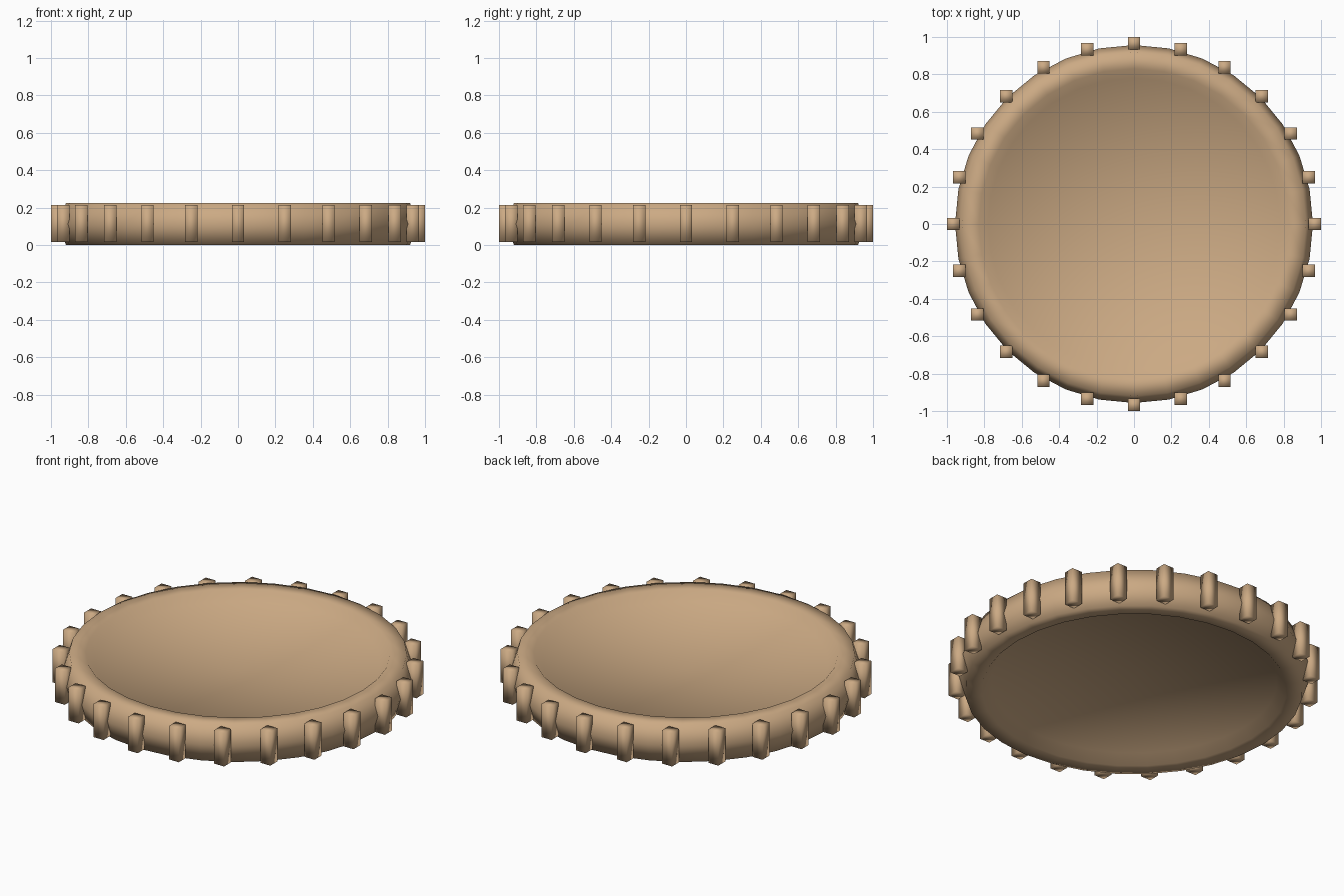
import bpy, bmesh, math

if "Cube" in bpy.data.objects:
    bpy.data.objects.remove(bpy.data.objects["Cube"])

mat = bpy.data.materials.new("tan")
mat.diffuse_color = (0.60, 0.40, 0.23, 1)
mat.use_nodes = True
mat.node_tree.nodes["Principled BSDF"].inputs["Base Color"].default_value = mat.diffuse_color

def finish(bm, name):
    bmesh.ops.recalc_face_normals(bm, faces=bm.faces)
    for f in bm.faces:
        f.smooth = True
    me = bpy.data.meshes.new(name)
    bm.to_mesh(me)
    bm.free()
    ob = bpy.data.objects.new(name, me)
    me.materials.append(mat)
    bpy.context.collection.objects.link(ob)
    return ob

MID, SEG = 0.1125, 32

# Dished disc with a rounded rim: half profile (radius, height from mid plane)
half = [(0.957, 0.0), (0.92, 0.1125), (0.83, 0.1125), (0.78, 0.06)]
profile = half + [(r, -h) for r, h in reversed(half[1:])]
bm = bmesh.new()
rings = []
for r, h in profile:
    rings.append([bm.verts.new((r * math.cos(2 * math.pi * i / SEG),
                                r * math.sin(2 * math.pi * i / SEG), MID + h))
                  for i in range(SEG)])
n = len(half)
for k in range(len(rings)):
    if k == n - 1:
        continue  # the inner gap is closed by the two dished faces below
    a, b = rings[k], rings[(k + 1) % len(rings)]
    for i in range(SEG):
        j = (i + 1) % SEG
        bm.faces.new((a[i], a[j], b[j], b[i]))
# Dished top and underside
for ring, z in ((rings[n - 1], MID + 0.01), (rings[n], MID - 0.01)):
    c = bm.verts.new((0, 0, z))
    for i in range(SEG):
        bm.faces.new((ring[i], ring[(i + 1) % SEG], c))
finish(bm, "dished_disc")

# Ring of upright square teeth, all aligned to the axes
W, H, R = 0.066, 0.2, 0.967
for t in range(24):
    a = math.radians(15 * t)
    bm = bmesh.new()
    bmesh.ops.create_cube(bm, size=1)
    bmesh.ops.scale(bm, vec=(W, W, H), verts=bm.verts)
    bmesh.ops.translate(bm, vec=(R * math.cos(a), R * math.sin(a), MID + 0.0025), verts=bm.verts)
    finish(bm, f"rim_tooth_{t + 1:02d}")
